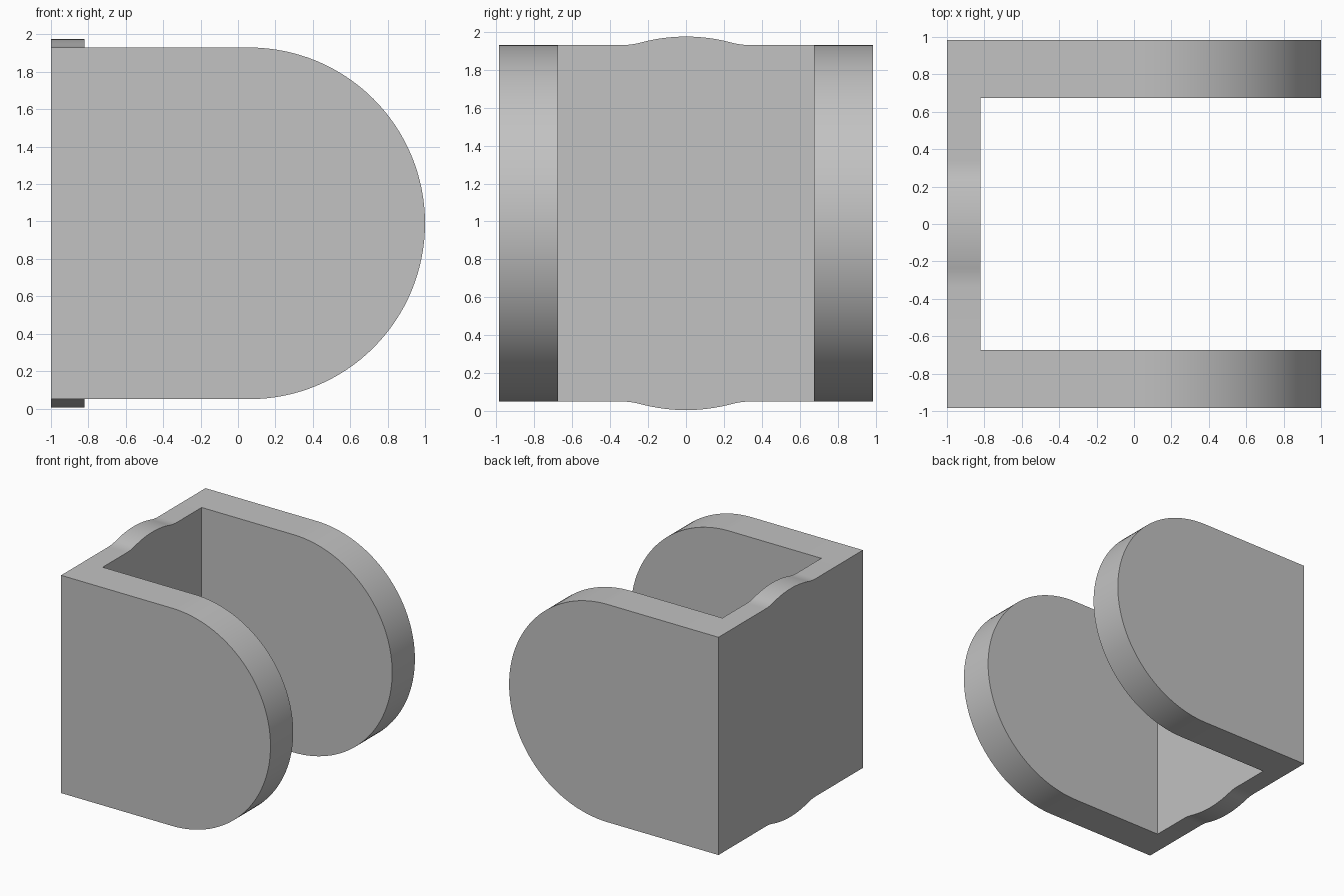
import bpy, bmesh, math
from mathutils import Vector

cube = bpy.data.objects.get("Cube")
if cube:
    bpy.data.objects.remove(cube, do_unlink=True)

# Main dimensions
LOW, HIGH = 0.05, 1.93
MID, RADIUS = (LOW + HIGH) / 2, (HIGH - LOW) / 2
BACK, INNER_BACK, FRONT = -1.0, -0.82, 1.0
OUTER, INNER = 0.985, 0.675

grey = bpy.data.materials.new("light grey")
grey.use_nodes = True
colour = (0.54, 0.54, 0.54, 1)
grey.diffuse_color = colour
grey.node_tree.nodes["Principled BSDF"].inputs["Base Color"].default_value = colour


def extrude_outline(name, outline, offset):
    """Extrude a closed outline of 3D points into a solid."""
    bm = bmesh.new()
    face = bm.faces.new([bm.verts.new(p) for p in outline])
    moved = bmesh.ops.extrude_face_region(bm, geom=[face])["geom"]
    verts = [g for g in moved if isinstance(g, bmesh.types.BMVert)]
    bmesh.ops.translate(bm, verts=verts, vec=Vector(offset))
    bmesh.ops.recalc_face_normals(bm, faces=bm.faces[:])
    mesh = bpy.data.meshes.new(name)
    bm.to_mesh(mesh)
    bm.free()
    mesh.materials.append(grey)
    obj = bpy.data.objects.new(name, mesh)
    bpy.context.collection.objects.link(obj)
    bpy.ops.object.select_all(action="DESELECT")
    obj.select_set(True)
    bpy.context.view_layer.objects.active = obj
    bpy.ops.object.shade_smooth_by_angle(angle=math.radians(30))
    return obj


# Side cheeks: square at the back, half round at the open end
STEPS = 64
cheek = [(BACK, HIGH), (BACK, LOW)]
for i in range(STEPS + 1):
    a = math.pi * (i / STEPS - 0.5)
    cheek.append((FRONT - RADIUS + RADIUS * math.cos(a), MID + RADIUS * math.sin(a)))
for name, y in (("right_cheek", -OUTER), ("left_cheek", INNER)):
    extrude_outline(name, [(x, y, z) for x, z in cheek], (0, OUTER - INNER, 0))


# Back wall with a gentle swell in the middle of its top and bottom edges
def swell(y, height=0.045, bend=0.24, reach=0.34):
    y = abs(y)
    if y >= reach:
        return 0
    if y < bend:
        return height * (1 - y * y / (bend * reach))
    return height * (reach - y) ** 2 / (reach * (reach - bend))


ys = [-INNER] + [0.34 * i / 24 for i in range(-24, 25)] + [INNER]
wall = [(BACK, y, LOW - swell(y)) for y in ys]
wall += [(BACK, y, HIGH + swell(y)) for y in reversed(ys)]
extrude_outline("back_wall", wall, (INNER_BACK - BACK, 0, 0))
